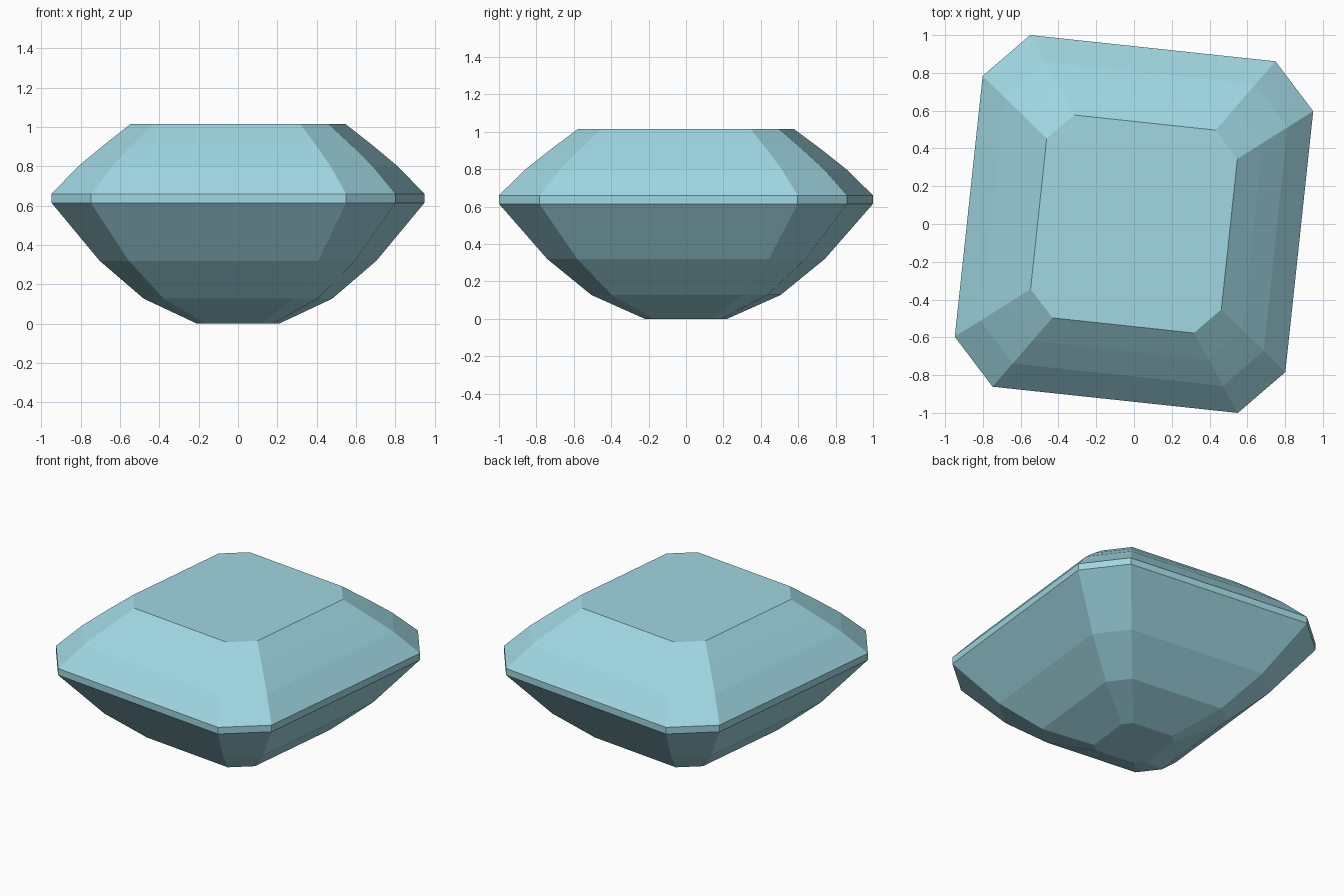
import bpy, bmesh, math
from mathutils import Matrix

if "Cube" in bpy.data.objects:
    bpy.data.objects.remove(bpy.data.objects["Cube"])

# Pale blue gem colour
mat = bpy.data.materials.new("pale_blue_gem")
mat.diffuse_color = (0.35, 0.68, 0.76, 1.0)
mat.use_nodes = True
mat.node_tree.nodes["Principled BSDF"].inputs["Base Color"].default_value = mat.diffuse_color

# Cut-corner outline: half width, half depth and share of each side left straight
HALF_X, HALF_Y, STRAIGHT = 0.88, 0.936, 0.742
TURN = math.radians(-6.1)

# Height and outline scale of each facet step, from the bottom tip to the table
STEPS = [(0.0, 0.22), (0.127, 0.505), (0.32, 0.742), (0.615, 1.0),
         (0.66, 1.0), (0.80, 0.857), (0.91, 0.718), (1.015, 0.577)]


def outline(scale):
    """Corners of the eight-sided outline, counter-clockwise."""
    a, b, s = HALF_X * scale, HALF_Y * scale, STRAIGHT
    return [(a, -b * s), (a, b * s), (a * s, b), (-a * s, b),
            (-a, b * s), (-a, -b * s), (-a * s, -b), (a * s, -b)]


# Gem body: stacked rings joined by flat facets
bm = bmesh.new()
rings = [[bm.verts.new((x, y, z)) for x, y in outline(s)] for z, s in STEPS]
for low, high in zip(rings, rings[1:]):
    for i in range(8):
        j = (i + 1) % 8
        bm.faces.new((low[i], low[j], high[j], high[i]))

# Flat tip below and flat table on top
bm.faces.new(rings[0][::-1])
bm.faces.new(rings[-1])
bm.transform(Matrix.Rotation(TURN, 4, 'Z'))

mesh = bpy.data.meshes.new("gem")
bm.to_mesh(mesh)
bm.free()
mesh.materials.append(mat)
gem = bpy.data.objects.new("gem", mesh)
bpy.context.collection.objects.link(gem)
